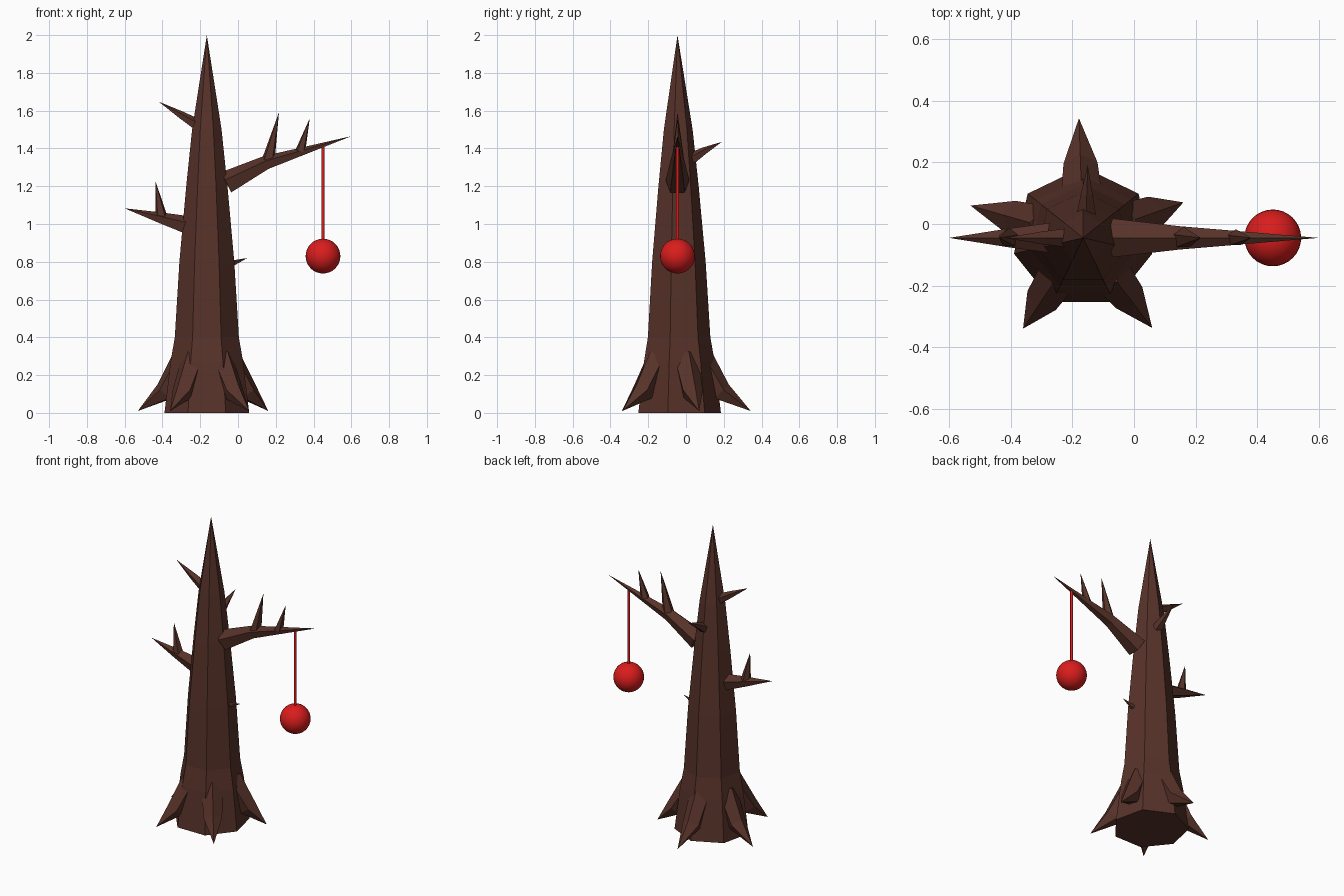
import bpy, bmesh, math
from mathutils import Vector

if "Cube" in bpy.data.objects:
    bpy.data.objects.remove(bpy.data.objects["Cube"])


def material(name, rgb):
    m = bpy.data.materials.new(name)
    m.diffuse_color = (*rgb, 1)
    m.use_nodes = True
    m.node_tree.nodes["Principled BSDF"].inputs["Base Color"].default_value = m.diffuse_color
    return m


BARK = material("dark brown bark", (0.095, 0.032, 0.022))
RED = material("bright red", (0.70, 0.012, 0.012))
CX, CY = -0.165, -0.045  # trunk axis


def tube(name, path, sides, mat, up=Vector((0, 0, 1)), turn=math.pi / 2):
    """Faceted tube through (x, y, z, radius) points; radius 0 closes to a tip."""
    bm = bmesh.new()
    pts = [Vector(p[:3]) for p in path]
    rings = []
    for i, p in enumerate(pts):
        d = (pts[min(i + 1, len(pts) - 1)] - pts[max(i - 1, 0)]).normalized()
        side = d.cross(up).normalized()
        top = side.cross(d)
        r = path[i][3]
        if r == 0:
            rings.append([bm.verts.new(p)])
            continue
        rings.append([bm.verts.new(p + r * (math.cos(a) * side + math.sin(a) * top))
                      for a in (turn + 2 * math.pi * k / sides for k in range(sides))])
    for a, b in zip(rings, rings[1:]):
        for k in range(sides):
            n = (k + 1) % sides
            if len(b) == 1:
                bm.faces.new((a[k], a[n], b[0]))
            else:
                bm.faces.new((a[k], a[n], b[n], b[k]))
    bm.faces.new(rings[0])
    if len(rings[-1]) > 1:
        bm.faces.new(rings[-1])
    bmesh.ops.recalc_face_normals(bm, faces=bm.faces)
    me = bpy.data.meshes.new(name)
    bm.to_mesh(me)
    bm.free()
    me.materials.append(mat)
    ob = bpy.data.objects.new(name, me)
    bpy.context.collection.objects.link(ob)
    return ob


Y = Vector((0, 1, 0))

# Seven-sided tapering trunk, one corner towards the back
profile = [(0, 0.23), (0.27, 0.197), (0.4, 0.174), (0.8, 0.149),
           (1.2, 0.112), (1.5, 0.08), (2.0, 0)]
tube("trunk", [(CX, CY, z, r) for z, r in profile], 7, BARK, up=-Y, turn=-math.pi / 2)

# Five bent roots around the foot: direction and reach of each
for k, (deg, reach) in enumerate([(92, 0.388), (164, 0.38), (236.5, 0.353), (307.5, 0.368), (19.5, 0.345)]):
    a = math.radians(deg)
    path = [(0.12, 0.29, 0.07), (0.23, 0.11, 0.058), (reach, 0.01, 0)]
    tube(f"root_{k + 1}",
         [(CX + d * math.cos(a), CY + d * math.sin(a), z, r) for d, z, r in path], 5, BARK)

# Branches
tube("main_branch", [(-0.06, CY, 1.215, 0.066), (0.15, CY, 1.322, 0.04), (0.6, CY, 1.465, 0)], 5, BARK)
tube("left_branch", [(-0.25, CY, 0.985, 0.055), (-0.41, CY, 1.03, 0.032), (-0.6, CY, 1.083, 0)], 5, BARK)
tube("upper_left_branch", [(-0.21, CY, 1.52, 0.034), (-0.3, CY, 1.575, 0.022), (-0.42, CY, 1.648, 0)], 5, BARK)
tube("back_branch", [(-0.155, 0.03, 1.345, 0.034), (-0.153, 0.1, 1.388, 0.02), (-0.15, 0.19, 1.435, 0)], 5, BARK)
tube("small_twig", [(-0.045, CY, 0.785, 0.02), (0.05, CY, 0.82, 0)], 5, BARK)

# Upright spikes on the branches
tube("main_spike_inner", [(0.16, CY, 1.335, 0.036), (0.217, CY, 1.592, 0)], 5, BARK, up=Y)
tube("main_spike_outer", [(0.33, CY, 1.385, 0.028), (0.38, CY, 1.56, 0)], 5, BARK, up=Y)
tube("left_spike", [(-0.405, CY, 1.035, 0.033), (-0.437, CY, 1.228, 0)], 5, BARK, up=Y)

# Hanging ball on its string
string = tube("string", [(0.45, CY, 0.9, 0.008), (0.45, CY, 1.415, 0.008)], 12, RED, up=Y)
bpy.context.view_layer.objects.active = string
string.select_set(True)
bpy.ops.object.shade_smooth_by_angle(angle=math.radians(40))
bpy.ops.mesh.primitive_uv_sphere_add(segments=32, ring_count=16, radius=0.092,
                                     location=(0.45, CY, 0.83))
ball = bpy.context.object
ball.name = "ball"
ball.data.materials.append(RED)
bpy.ops.object.shade_smooth()
